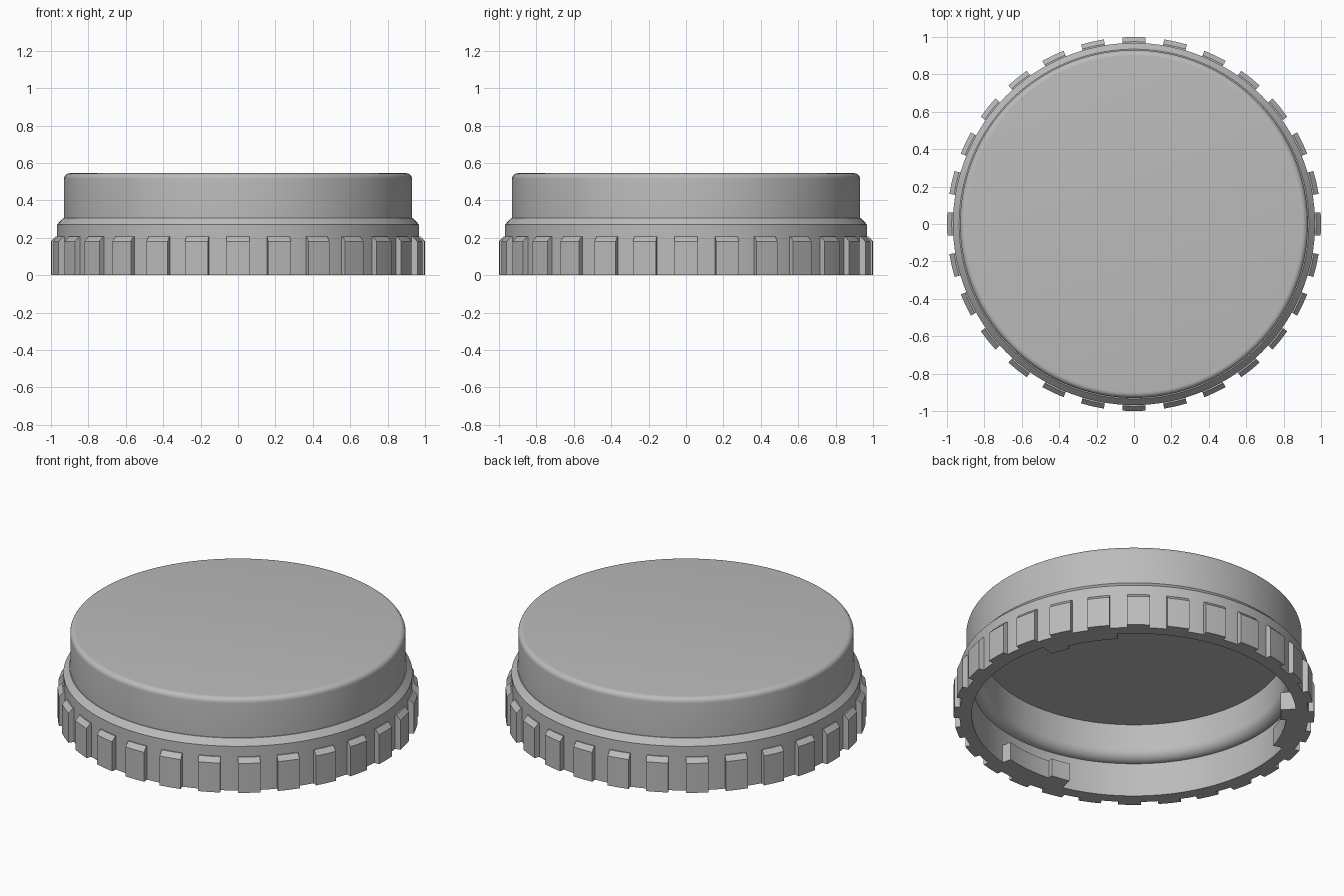
import bpy
import bmesh
from math import sin, cos, pi, radians
from mathutils import Matrix

cube = bpy.data.objects.get("Cube")
if cube:
    bpy.data.objects.remove(cube, do_unlink=True)

grey = bpy.data.materials.new("plain_grey")
grey.use_nodes = True
colour = (0.5, 0.5, 0.5, 1)
grey.diffuse_color = colour
grey.node_tree.nodes["Principled BSDF"].inputs["Base Color"].default_value = colour


def sweep(name, profile, start, angle, steps, closed):
    """Turn an (r, z) profile about z; closed profiles get end caps."""
    bm = bmesh.new()
    verts = [bm.verts.new((r, 0, z)) for r, z in profile]
    edges = [bm.edges.new(pair) for pair in zip(verts, verts[1:])]
    if closed:
        edges.append(bm.edges.new((verts[-1], verts[0])))
    bmesh.ops.rotate(bm, verts=verts, cent=(0, 0, 0),
                     matrix=Matrix.Rotation(radians(start), 3, 'Z'))
    spun = bmesh.ops.spin(bm, geom=verts + edges, cent=(0, 0, 0), axis=(0, 0, 1),
                          angle=radians(angle), steps=steps)
    if closed:
        last = [v for v in spun["geom_last"] if isinstance(v, bmesh.types.BMVert)]
        bm.faces.new(verts)
        bm.faces.new(last)
    bmesh.ops.remove_doubles(bm, verts=bm.verts, dist=1e-5)
    bmesh.ops.recalc_face_normals(bm, faces=bm.faces)
    mesh = bpy.data.meshes.new(name)
    bm.to_mesh(mesh)
    bm.free()
    mesh.materials.append(grey)
    obj = bpy.data.objects.new(name, mesh)
    bpy.context.collection.objects.link(obj)
    bpy.ops.object.select_all(action='DESELECT')
    obj.select_set(True)
    bpy.context.view_layer.objects.active = obj
    bpy.ops.object.shade_smooth_by_angle(angle=radians(30))
    return obj


def arc(r, z, radius, first, last, n=6):
    """Points on a rounded corner of a profile."""
    turns = [radians(first + (last - first) * i / n) for i in range(n + 1)]
    return [(r + radius * cos(t), z + radius * sin(t)) for t in turns]


# Hollow cap: outer wall with collar, rounded top edge, stepped inside
outside = [(0.9, 0), (0.968, 0), (0.968, 0.27), (0.935, 0.305), (0.93, 0.305)]
top_edge = arc(0.9, 0.515, 0.03, 0, 90)
inner_step = arc(0.9, 0.265, 0.06, 180, 270, 8)
cap_profile = ([(0, 0.42), (0.84, 0.42)] + inner_step + outside
               + top_edge + [(0, 0.545)])
sweep("cap_body", cap_profile, 0, 360, 128, False)

# Grip ribs around the collar
RIBS = 28
rib_profile = [(0.955, 0), (1, 0), (1, 0.18), (0.975, 0.207), (0.955, 0.207)]
for i in range(RIBS):
    sweep(f"grip_rib_{i + 1}", rib_profile, i * 360 / RIBS - 3.6, 7.2, 2, True)


# Three inner locking lugs, each with a thicker stop at one end
def block(inner, top):
    return [(inner, 0), (0.905, 0), (0.905, top), (inner, top)]


for i in range(3):
    start = 16 + 120 * i
    sweep(f"locking_lug_{i + 1}", block(0.845, 0.11), start + 8, 20, 8, True)
    sweep(f"lug_stop_{i + 1}", block(0.815, 0.11), start, 8, 4, True)
